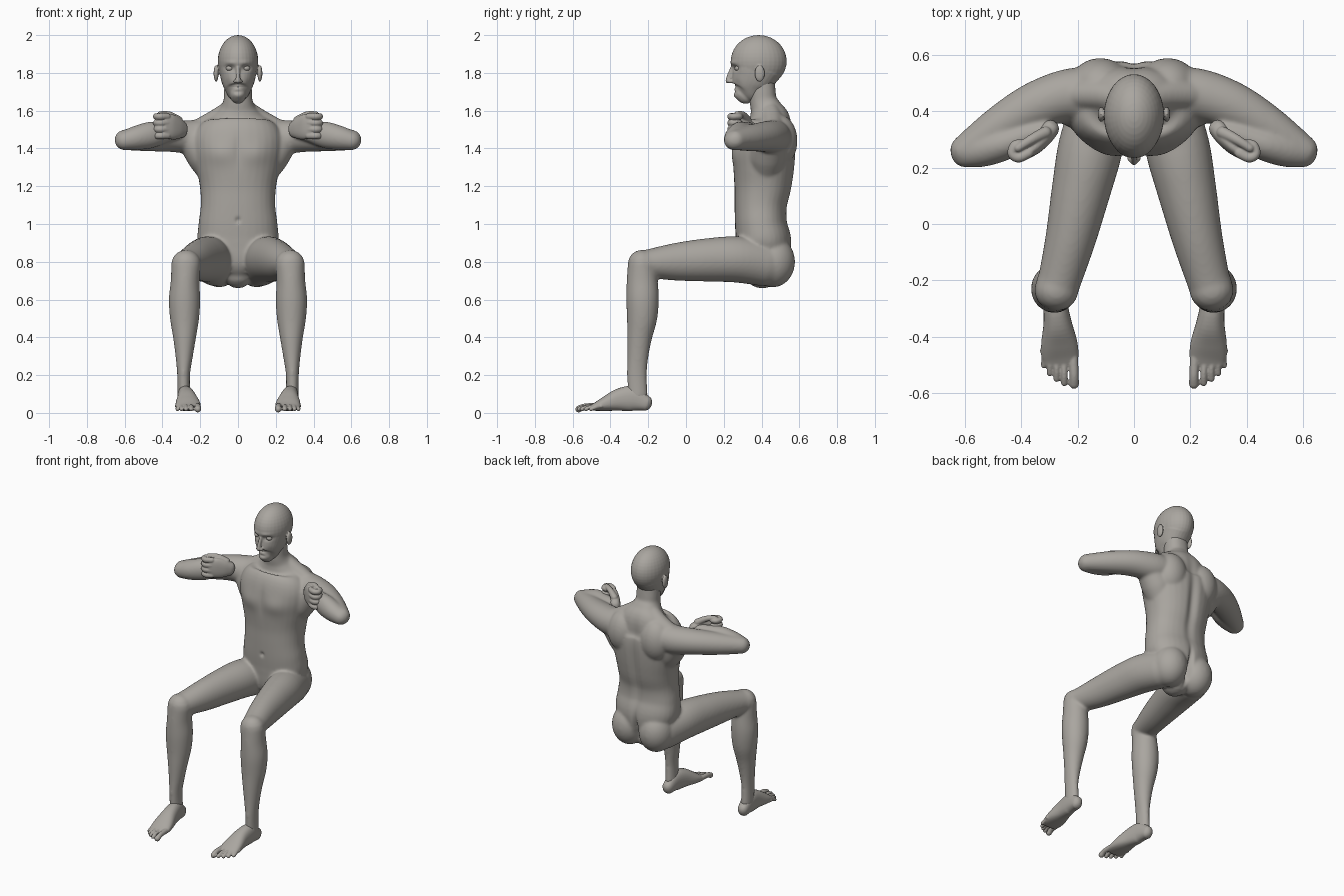
import bpy, bmesh, math
from mathutils import Vector, Matrix

if "Cube" in bpy.data.objects:
    bpy.data.objects.remove(bpy.data.objects["Cube"], do_unlink=True)

UP, BACK = Vector((0, 0, 1)), Vector((0, 1, 0))

clay = bpy.data.materials.new("warm_grey")
clay.use_nodes = True
clay.diffuse_color = (0.40, 0.38, 0.35, 1)
clay.node_tree.nodes["Principled BSDF"].inputs["Base Color"].default_value = clay.diffuse_color


def spline(rows, steps=5):
    """Catmull-Rom interpolation of rows of numbers."""
    out = []
    last = len(rows) - 1
    for i in range(last):
        a, b, c, d = rows[max(i - 1, 0)], rows[i], rows[i + 1], rows[min(i + 2, last)]
        for k in range(steps):
            t = k / steps
            out.append([0.5 * (2 * q + (r - p) * t + (2 * p - 5 * q + 4 * r - s) * t * t
                               + (3 * q - p - 3 * r + s) * t ** 3)
                        for p, q, r, s in zip(a, b, c, d)])
    return out + [list(rows[last])]


def sweep(bm, rows, up=UP, power=2.0, sides=32):
    """Round-ended tube through rows of x, y, z, side radius, up radius."""
    rows = [row if len(row) == 5 else (*row, row[3]) for row in rows]
    pts = spline(rows)
    pos = [Vector(p[:3]) for p in pts]
    stations = []
    for i, p in enumerate(pts):
        tangent = (pos[min(i + 1, len(pos) - 1)] - pos[max(i - 1, 0)]).normalized()
        stations.append((pos[i], tangent, p[3], p[4]))

    def cap(station, sign):
        c, t, ra, rb = station
        reach = min(ra, rb)
        return [(c + t * sign * reach * math.sin(a), t, ra * math.cos(a), rb * math.cos(a))
                for a in (0.4, 0.8, 1.15, 1.45)]

    stations = cap(stations[0], -1)[::-1] + stations + cap(stations[-1], 1)
    rings = []
    for c, t, ra, rb in stations:
        side = t.cross(up).normalized()
        top = side.cross(t)
        ring = []
        for k in range(sides):
            a = math.tau * k / sides
            u, v = math.cos(a), math.sin(a)
            u = math.copysign(abs(u) ** (2 / power), u)
            v = math.copysign(abs(v) ** (2 / power), v)
            ring.append(bm.verts.new(c + side * ra * u + top * rb * v))
        rings.append(ring)
    for lo, hi in zip(rings, rings[1:]):
        for k in range(sides):
            n = (k + 1) % sides
            bm.faces.new((lo[k], lo[n], hi[n], hi[k]))
    bm.faces.new(rings[0][::-1])
    bm.faces.new(rings[-1])


def ball(bm, centre, radii):
    m = Matrix.Translation(centre) @ Matrix.Diagonal((*radii, 1))
    bmesh.ops.create_uvsphere(bm, u_segments=32, v_segments=20, radius=1, matrix=m)


def flip(bm, keep):
    """Mirror across x, keeping the first side or replacing it."""
    verts = bm.verts[:]
    if keep:
        geom = bm.verts[:] + bm.edges[:] + bm.faces[:]
        new = bmesh.ops.duplicate(bm, geom=geom)["geom"]
        verts = [g for g in new if isinstance(g, bmesh.types.BMVert)]
    for v in verts:
        v.co.x *= -1


def finish(name, bm, voxel, smooth, dents=()):
    """Fuse the overlapping parts into one skin, then press in the soft details."""
    bmesh.ops.recalc_face_normals(bm, faces=bm.faces[:])
    mesh = bpy.data.meshes.new(name)
    bm.to_mesh(mesh)
    obj = bpy.data.objects.new(name, mesh)
    bpy.context.collection.objects.link(obj)
    if voxel:
        fuse = obj.modifiers.new("fuse", "REMESH")
        fuse.mode, fuse.voxel_size = "VOXEL", voxel
        soft = obj.modifiers.new("soften", "SMOOTH")
        soft.factor, soft.iterations = 0.5, smooth
        graph = bpy.context.evaluated_depsgraph_get()
        skin = bpy.data.meshes.new_from_object(obj.evaluated_get(graph))
        obj.modifiers.clear()
        obj.data = skin
    for v in obj.data.vertices:
        x, y, z = v.co
        for (cx, cy, cz), (rx, ry, rz), push in dents:
            d = ((abs(x) - cx) / rx) ** 2 + ((y - cy) / ry) ** 2 + ((z - cz) / rz) ** 2
            if d < 8:
                v.co.y += push * math.exp(-d)
    obj.data.materials.clear()
    obj.data.materials.append(clay)
    obj.data.shade_smooth()
    return obj


# Body: limbs of one side first, then mirrored
body = bmesh.new()
sweep(body, [(.17, .46, 1.46, .1, .095), (.25, .455, 1.46, .092, .09), (.36, .415, 1.462, .085, .08),
             (.48, .345, 1.455, .073, .07), (.6, .262, 1.445, .055, .054)])        # upper arm
sweep(body, [(.6, .255, 1.442, .055, .052), (.54, .265, 1.455, .062, .064),
             (.46, .285, 1.472, .058, .07), (.38, .315, 1.488, .045, .055),
             (.32, .332, 1.497, .034, .045)])                                      # forearm
sweep(body, [(.12, .42, 1.26, .08), (.17, .43, 1.36, .1), (.24, .44, 1.45, .085)], BACK)  # side of chest
sweep(body, [(.03, .44, 1.62, .045), (.12, .46, 1.55, .055), (.22, .46, 1.5, .05)])  # neck to shoulder
ball(body, (.12, .49, 1.44), (.11, .1, .14))                                       # shoulder blade
ball(body, (.1, .46, .8), (.112, .117, .135))                                      # buttock
sweep(body, [(.12, .42, .79, .105, .12), (.155, .27, .812, .115, .122), (.188, .12, .81, .105, .115),
             (.225, -.05, .8, .09, .1), (.262, -.19, .79, .078, .078),
             (.275, -.225, .785, .077, .075)])                                     # thigh
sweep(body, [(.275, -.235, .79, .078, .073), (.28, -.232, .7, .076, .082), (.283, -.23, .6, .083, .086),
             (.283, -.233, .5, .077, .08), (.283, -.246, .4, .061, .066),
             (.285, -.255, .3, .046, .056), (.288, -.26, .2, .034, .052),
             (.287, -.255, .09, .034, .053)], BACK)                                # lower leg
flip(body, True)
sweep(body, [(0, .41, .74, .08, .1), (0, .405, .8, .16, .135), (0, .412, .9, .212, .148),
             (0, .398, 1.0, .209, .139), (0, .397, 1.1, .197, .14), (0, .408, 1.2, .202, .153),
             (0, .413, 1.3, .222, .163), (0, .415, 1.4, .24, .167), (0, .42, 1.48, .23, .155),
             (0, .438, 1.55, .17, .12), (0, .425, 1.605, .105, .088), (0, .41, 1.65, .078, .073),
             (0, .405, 1.7, .074, .07), (0, .4, 1.75, .072, .07)], BACK, 2.25)     # torso and neck
sweep(body, [(0, .33, .9, .06, .06), (0, .34, .8, .045, .05), (0, .38, .72, .03, .05)], BACK)  # groin
finish("body", body, .008, 10, [
    ((0, .56, 1.25), (.03, .1, .25), -.018),      # spine
    ((0, .57, .79), (.014, .09, .1), -.04),       # cleft
    ((.1, .25, 1.37), (.075, .08, .06), -.012),   # chest muscle
    ((0, .25, 1.4), (.02, .08, .09), .006),       # breastbone
    ((0, .26, 1.02), (.012, .04, .014), .012)])   # navel

# Head: skull, jaw, nose and ears
head = bmesh.new()
ball(head, (.116, .39, 1.797), (.013, .027, .044))
ball(head, (.013, .234, 1.755), (.011, .014, .01))
flip(head, True)
ball(head, (0, .385, 1.862), (.107, .148, .138))
sweep(head, [(0, .305, 1.685, .043, .055), (0, .322, 1.705, .064, .08), (0, .336, 1.74, .081, .1),
             (0, .355, 1.78, .093, .118), (0, .375, 1.83, .102, .138)], BACK, 2.15)
sweep(head, [(0, .245, 1.825, .01, .012), (0, .232, 1.785, .011, .015),
             (0, .224, 1.758, .014, .015)], BACK)
finish("head", head, .0045, 4, [
    ((.045, .24, 1.826), (.026, .05, .015), .016),   # eye socket
    ((.04, .24, 1.853), (.035, .05, .012), -.005),   # brow
    ((0, .24, 1.725), (.032, .04, .016), -.009),     # lips
    ((0, .23, 1.725), (.032, .04, .004), .009),      # mouth
    ((0, .24, 1.7), (.03, .04, .008), .005),         # under the lip
    ((0, .25, 1.678), (.03, .04, .014), -.006),      # chin
    ((.06, .25, 1.74), (.02, .05, .025), .008)])     # cheek


def hand():
    bm = bmesh.new()
    sweep(bm, [(.3, .337, 1.5, .033, .045), (.325, .305, 1.507, .032, .06),
               (.355, .272, 1.515, .026, .066), (.385, .25, 1.52, .02, .06)], UP, 2.4)
    for i in range(4):
        z = 1.467 + i * .034
        sweep(bm, [(.375, .252, z, .018), (.41, .236, z, .018), (.433, .25, z, .017),
                   (.425, .28, z, .016), (.4, .287, z, .015)], UP, 2, 16)
    sweep(bm, [(.315, .325, 1.55, .022), (.365, .3, 1.578, .018), (.412, .27, 1.582, .015)])
    return bm


def foot():
    bm = bmesh.new()
    sweep(bm, [(.285, -.215, .052, .035, .042), (.28, -.28, .075, .042, .066),
               (.272, -.35, .07, .05, .06), (.266, -.42, .05, .064, .041),
               (.263, -.47, .035, .066, .025), (.263, -.5, .028, .058, .016)], UP, 2.3)
    for x, tip, r in ((.213, -.568, .018), (.248, -.565, .012), (.275, -.55, .012),
                      (.299, -.53, .0115), (.32, -.503, .011)):
        sweep(bm, [(x + .004, -.45, .036, r), (x, tip + .035, .034, r * .9),
                   (x, tip, .02, r)], UP, 2, 16)
    return bm


def eye():
    bm = bmesh.new()
    ball(bm, (.044, .277, 1.824), (.02, .02, .015))
    return bm


# Paired parts
for side in ("left", "right"):
    for part, build, voxel in (("hand", hand, .004), ("foot", foot, .004), ("eye", eye, 0)):
        bm = build()
        if side == "right":
            flip(bm, False)
        finish(side + "_" + part, bm, voxel, 3)
